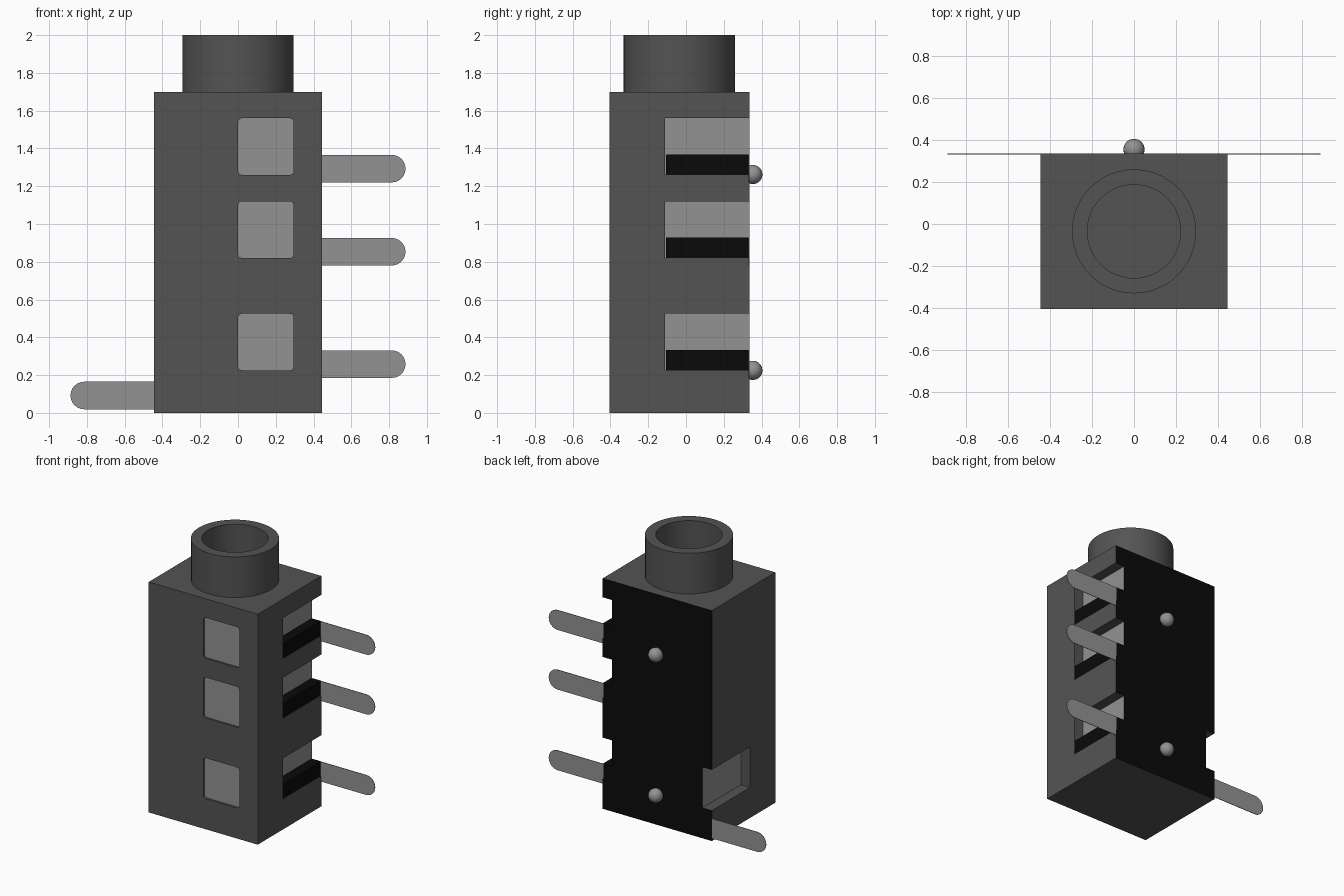
import bpy, bmesh, math
from mathutils import Matrix, Vector

if "Cube" in bpy.data.objects:
    bpy.data.objects.remove(bpy.data.objects["Cube"], do_unlink=True)


def material(name, grey):
    m = bpy.data.materials.new(name)
    m.use_nodes = True
    colour = (grey, grey, grey, 1)
    m.diffuse_color = colour
    m.node_tree.nodes["Principled BSDF"].inputs["Base Color"].default_value = colour
    return m


BODY = material("dark_grey_plastic", 0.088)
METAL = material("light_grey_metal", 0.29)
BLACK = material("black_plastic", 0.003)


def add_box(bm, lo, hi, round_y=0):
    """Box between two corners; round_y rounds its edges along y."""
    lo, hi = Vector(lo), Vector(hi)
    mat = Matrix.Translation((lo + hi) / 2) @ Matrix.Diagonal((*(hi - lo), 1))
    verts = bmesh.ops.create_cube(bm, size=1, matrix=mat)["verts"]
    if round_y:
        edges = {e for v in verts for e in v.link_edges
                 if abs(e.verts[0].co.y - e.verts[1].co.y) > 1e-4}
        bmesh.ops.bevel(bm, geom=list(edges), offset=round_y, segments=3,
                        affect='EDGES', profile=0.5)


def make(name, bm, *mats, smooth=False):
    bmesh.ops.recalc_face_normals(bm, faces=bm.faces)
    me = bpy.data.meshes.new(name)
    bm.to_mesh(me)
    bm.free()
    ob = bpy.data.objects.new(name, me)
    bpy.context.collection.objects.link(ob)
    for m in mats:
        me.materials.append(m)
    bpy.ops.object.select_all(action='DESELECT')
    ob.select_set(True)
    bpy.context.view_layer.objects.active = ob
    if smooth:
        bpy.ops.object.shade_smooth_by_angle(angle=math.radians(35))
    return ob


W, FRONT, BACK, TOP = 0.445, -0.405, 0.335, 1.70
INNER = 0.37                       # depth of the side pockets
SLOTS = (0.225, 0.82, 1.26)        # pocket bottoms
SLOT_H = 0.30

# Cutters: front windows, side pockets open to the back
bm = bmesh.new()
for z in SLOTS:
    add_box(bm, (0, FRONT - 0.1, z), (0.295, FRONT + 0.015, z + SLOT_H), 0.02)
    add_box(bm, (INNER, -0.11, z), (W + 0.1, BACK + 0.1, z + SLOT_H))
add_box(bm, (-W - 0.1, -0.11, SLOTS[0]), (-INNER, BACK + 0.1, SLOTS[0] + SLOT_H))
cutter = make("pocket_cutter", bm)
cutter.hide_render = True

# Housing block
bm = bmesh.new()
add_box(bm, (-W, FRONT, 0), (W, BACK, TOP))
housing = make("housing", bm, BODY, METAL, BLACK)
cut = housing.modifiers.new("pockets", 'BOOLEAN')
cut.operation, cut.solver, cut.object = 'DIFFERENCE', 'EXACT', cutter
bpy.ops.object.modifier_apply(modifier=cut.name)
bpy.data.objects.remove(cutter, do_unlink=True)

# Black back, metal at the bottom of every recess
for p in housing.data.polygons:
    n, c = p.normal, p.center
    p.material_index = 0
    if n.y > 0.9 and c.y > BACK - 0.01:
        p.material_index = 2
    elif abs(n.x) > 0.9 and abs(abs(c.x) - INNER) < 0.005:
        p.material_index = 1
    elif n.y < -0.9 and FRONT + 0.005 < c.y < FRONT + 0.03:
        p.material_index = 1

# Black blocks in the lower part of the left pockets
bm = bmesh.new()
for z in SLOTS:
    add_box(bm, (INNER - 0.01, -0.105, z - 0.002), (W - 0.001, BACK - 0.003, z + 0.108))
make("contact_blocks", bm, BLACK)

# Hollow barrel, lathed from a closed profile
bm = bmesh.new()
profile = [(0.222, TOP - 0.01), (0.295, TOP - 0.01), (0.295, 2.0), (0.222, 2.0)]
verts = [bm.verts.new((r, -0.035, z)) for r, z in profile]
edges = [bm.edges.new((verts[i], verts[(i + 1) % 4])) for i in range(4)]
bmesh.ops.spin(bm, geom=verts + edges, cent=(0, -0.035, 0), axis=(0, 0, 1),
               angle=math.tau, steps=48, use_merge=True)
bmesh.ops.remove_doubles(bm, verts=bm.verts, dist=1e-4)
make("barrel", bm, BODY, smooth=True)


def pin(name, side, z):
    """Flat strip with a rounded tip, lying in the plane of the back."""
    r, tip = 0.073, 0.887
    outline = [(W - 0.005, -r)]
    for i in range(13):
        a = -math.pi / 2 + math.pi * i / 12
        outline.append((tip - r + r * math.cos(a), r * math.sin(a)))
    outline.append((W - 0.005, r))
    bm = bmesh.new()
    face = bm.faces.new([bm.verts.new((side * x, BACK - 0.005, z + h)) for x, h in outline])
    ext = bmesh.ops.extrude_face_region(bm, geom=[face])["geom"]
    bmesh.ops.translate(bm, vec=(0, 0.004, 0),
                        verts=[v for v in ext if isinstance(v, bmesh.types.BMVert)])
    make(name, bm, METAL)


# Solder pins
for name, z in zip(("lower", "middle", "upper"), SLOTS):
    pin(name + "_left_pin", 1, z + 0.033)
pin("right_pin", -1, 0.092)

# Round locating pegs on the back
for name, z in (("lower_peg", 0.225), ("upper_peg", 1.262)):
    bm = bmesh.new()
    bmesh.ops.create_uvsphere(bm, u_segments=16, v_segments=10, radius=0.051,
                              matrix=Matrix.Translation((0, 0.354, z)))
    make(name, bm, METAL, smooth=True)
